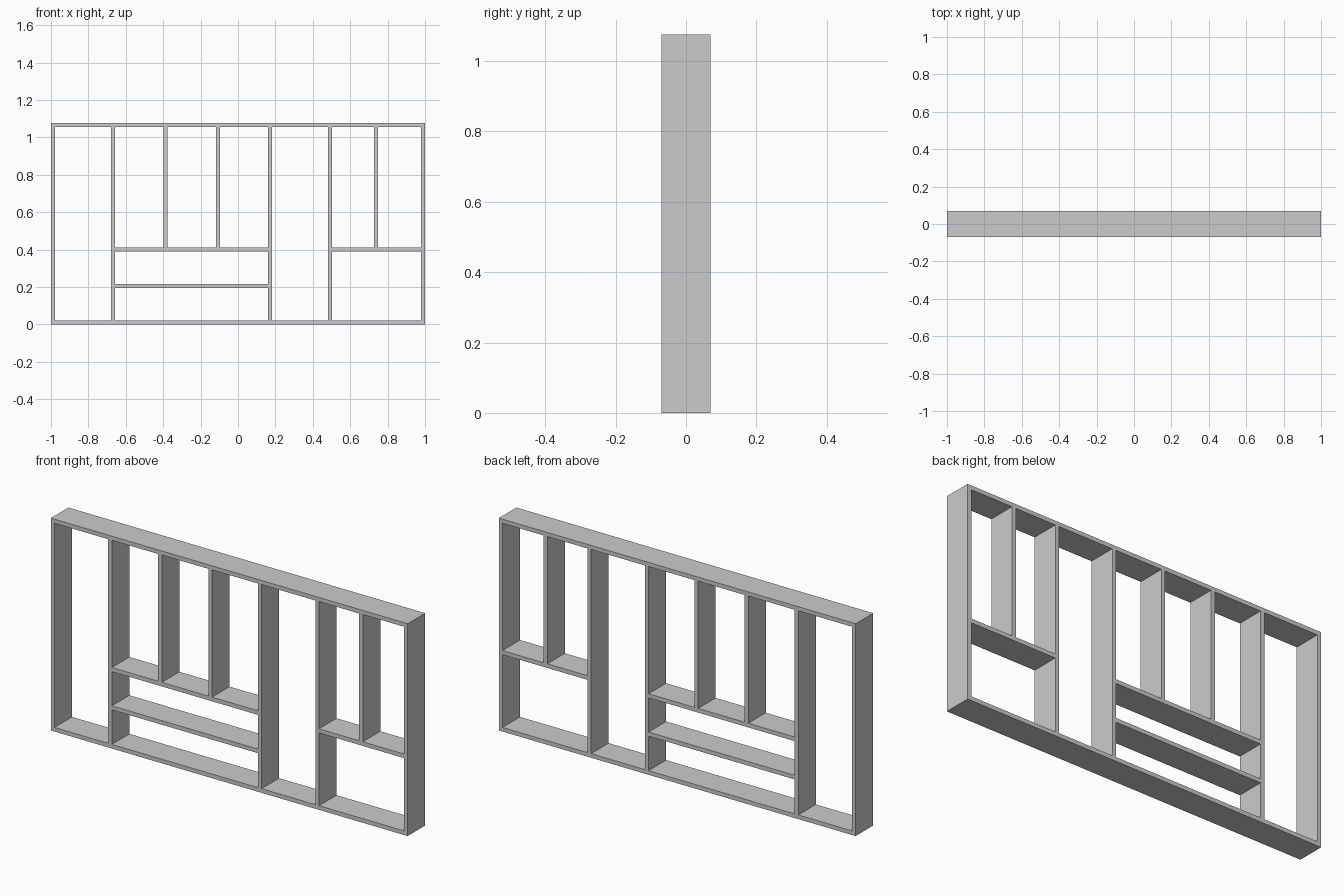
import bpy

if "Cube" in bpy.data.objects:
    bpy.data.objects.remove(bpy.data.objects["Cube"])

T = 0.021      # board thickness
D = 0.14       # depth
H = 1.076      # overall height
SHELF = 0.40   # centre height of main shelves


def board(name, x0, x1, z0, z1):
    """Axis-aligned board spanning the full depth."""
    bpy.ops.mesh.primitive_cube_add(size=1, location=((x0 + x1) / 2, 0, (z0 + z1) / 2))
    ob = bpy.context.object
    ob.name = name
    ob.scale = (x1 - x0, D, z1 - z0)
    bpy.ops.object.transform_apply(location=False, rotation=False, scale=True)


def upright(name, x, z0, z1):
    board(name, x - T / 2, x + T / 2, z0, z1)


def shelf(name, xa, xb, z):
    board(name, xa + T / 2, xb - T / 2, z - T / 2, z + T / 2)


# Outer frame
board("bottom_board", -1, 1, 0, T)
board("top_board", -1, 1, H - T, H)
for side, x in (("left", -1 + T / 2), ("right", 1 - T / 2)):
    upright(side + "_side", x, T, H - T)

# Full-height dividers
left, mid, right = -0.668, 0.171, 0.493
for i, x in enumerate((left, mid, right)):
    upright(f"tall_divider_{i + 1}", x, T, H - T)

# Shelves
shelf("upper_shelf", left, mid, SHELF)
shelf("lower_shelf", left, mid, 0.206)
shelf("right_shelf", right, 1 - T / 2, SHELF)

# Short dividers above the shelves
for i, x in enumerate((-0.388, -0.107, 0.738)):
    upright(f"short_divider_{i + 1}", x, SHELF + T / 2, H - T)
